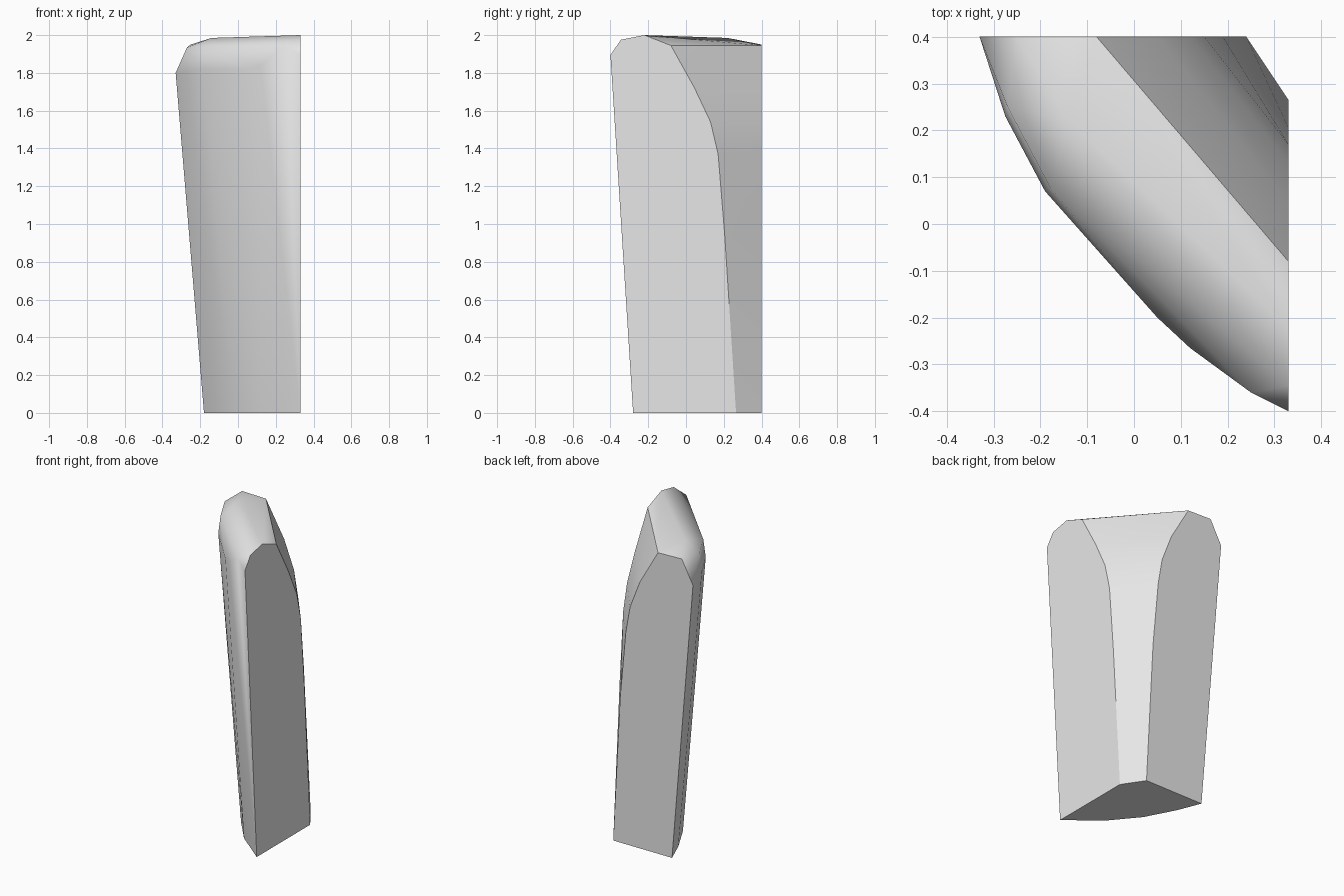
import bpy, bmesh, math

cube = bpy.data.objects.get("Cube")
if cube:
    bpy.data.objects.remove(cube, do_unlink=True)

# Flat cut planes at the right side and the back
SIDE, BACK = 0.33, 0.40

# Foot of the bowed outer wall
foot = [(-0.18, BACK), (-0.12, 0.25), (-0.02, 0.06), (0.12, -0.11), (SIDE, -0.28)]
# Flared rim of the outer wall
rim = [(-0.33, BACK, 1.80), (-0.275, 0.23, 1.81), (-0.19, 0.07, 1.82),
       (0.05, -0.20, 1.82), (0.12, -0.265, 1.84), (0.25, -0.36, 1.94),
       (SIDE, -0.40, 1.895)]
# Rounded shoulder and ridge
crown = [(-0.27, 0.25, 1.935), (-0.18, 0.08, 1.935), (0.12, -0.14, 1.95),
         (SIDE, -0.345, 1.975), (SIDE, -0.22, 2.0), (-0.14, 0.22, 1.985),
         (-0.25, BACK, 1.95)]
# Inner wall: height, y on the side plane, x on the back plane
inner = [(0, 0.265, 0.24), (0.94, 0.205, 0.19), (1.37, 0.17, 0.15),
         (1.54, 0.13, 0.12), (1.72, 0.045, 0.05), (1.945, -0.08, -0.08)]

points = [(x, y, 0) for x, y in foot] + rim + crown
for z, y, x in inner:
    points += [(SIDE, y, z), (x, BACK, z)]

# The block is a convex solid through these sections
bm = bmesh.new()
for p in points:
    bm.verts.new(p)
bmesh.ops.convex_hull(bm, input=bm.verts[:])
bmesh.ops.delete(bm, geom=[v for v in bm.verts if not v.link_faces], context='VERTS')
bmesh.ops.dissolve_limit(bm, angle_limit=math.radians(0.5),
                         verts=bm.verts[:], edges=bm.edges[:])
bmesh.ops.recalc_face_normals(bm, faces=bm.faces[:])
bm.normal_update()


def is_outer(face):
    n = face.normal
    return n.x + n.y < 0.1 and n.z > -0.9


# Smooth outer wall and crown, crisp edges around the cut planes
for f in bm.faces:
    f.smooth = True
for e in bm.edges:
    rounded = all(is_outer(f) for f in e.link_faces)
    e.smooth = rounded or e.calc_face_angle(0) < math.radians(30)

mesh = bpy.data.meshes.new("curved_stone_block")
bm.to_mesh(mesh)
bm.free()

stone = bpy.data.materials.new("light_grey_stone")
stone.use_nodes = True
colour = (0.8, 0.8, 0.8, 1)
stone.diffuse_color = colour
stone.node_tree.nodes["Principled BSDF"].inputs["Base Color"].default_value = colour
mesh.materials.append(stone)

block = bpy.data.objects.new("curved_stone_block", mesh)
bpy.context.collection.objects.link(block)
